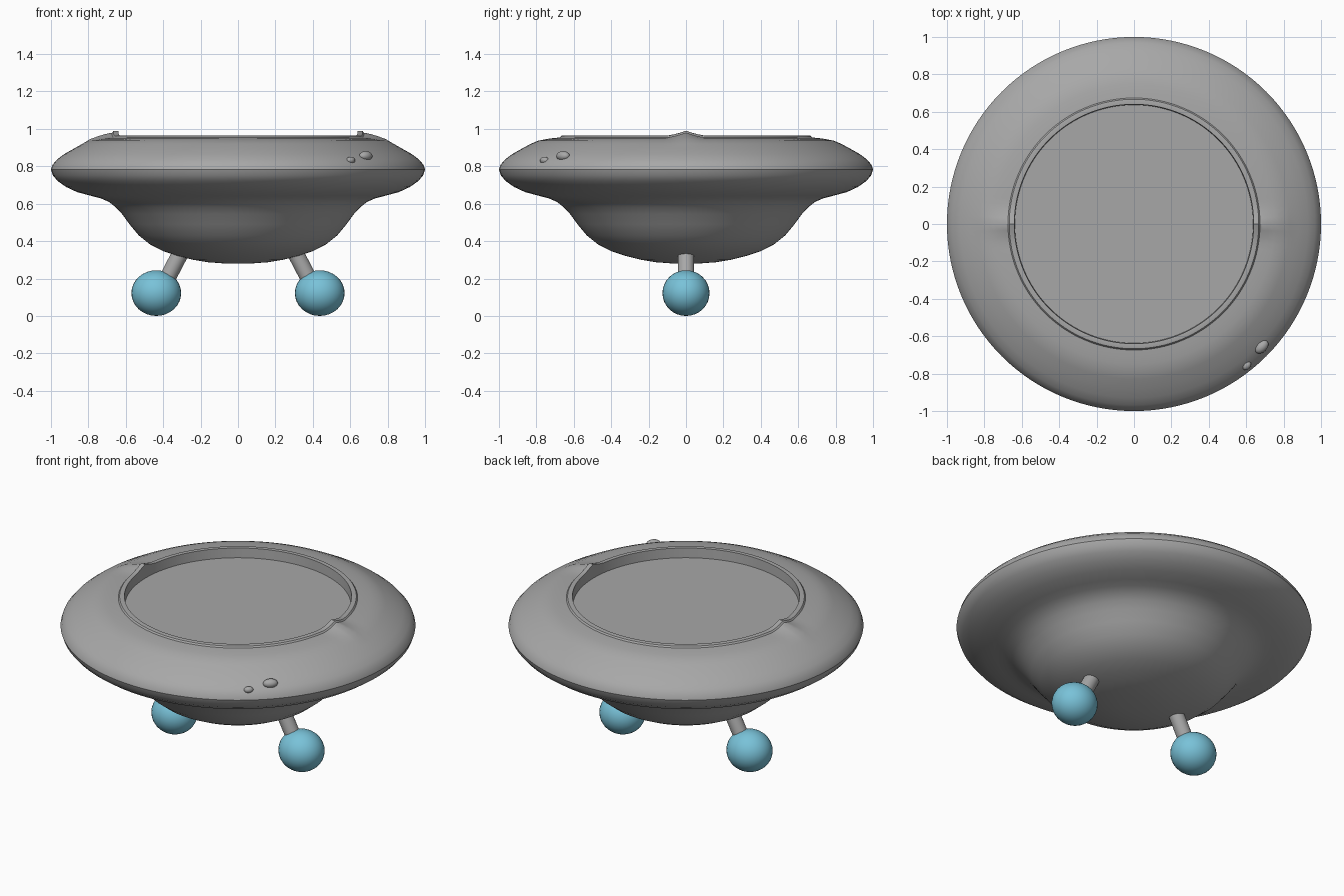
import bpy, bmesh, math
from mathutils import Vector, Matrix

if "Cube" in bpy.data.objects:
    bpy.data.objects.remove(bpy.data.objects["Cube"])


def material(name, rgb):
    m = bpy.data.materials.new(name)
    m.diffuse_color = (*rgb, 1)
    m.use_nodes = True
    m.node_tree.nodes["Principled BSDF"].inputs["Base Color"].default_value = m.diffuse_color
    return m


GREY = material("hull grey", (0.39, 0.39, 0.39))
BLUE = material("foot blue", (0.19, 0.54, 0.69))


def finish(name, bm, mat, angle=35):
    bmesh.ops.recalc_face_normals(bm, faces=bm.faces)
    mesh = bpy.data.meshes.new(name)
    bm.to_mesh(mesh)
    bm.free()
    mesh.materials.append(mat)
    ob = bpy.data.objects.new(name, mesh)
    bpy.context.collection.objects.link(ob)
    bpy.ops.object.select_all(action='DESELECT')
    ob.select_set(True)
    bpy.context.view_layer.objects.active = ob
    bpy.ops.object.shade_smooth_by_angle(angle=math.radians(angle))
    return ob


def ellipsoid(name, centre, radii, mat, turn=0):
    bm = bmesh.new()
    bmesh.ops.create_uvsphere(bm, u_segments=32, v_segments=16, radius=1)
    bm.transform(Matrix.Translation(centre) @ Matrix.Rotation(turn, 4, 'Z')
                 @ Matrix.Diagonal((*radii, 1)))
    return finish(name, bm, mat)


def ridge(x, y):
    """Height of the two side ridges that fade outward from the rim."""
    r = math.hypot(x, y)
    fade = max(0, min(1, (0.84 - r) / 0.15))
    side = 0.025 * max(0, 1 - abs(y) / 0.10) ** 1.4 * fade
    return side if r > 0.6395 else 0


# Saucer hull: turned profile from the bottom centre to the sunken deck
PROFILE = [(0.08, 0.281), (0.16, 0.287), (0.24, 0.300), (0.32, 0.320),
           (0.40, 0.346), (0.47, 0.382), (0.53, 0.430), (0.58, 0.490),
           (0.62, 0.545), (0.655, 0.582), (0.69, 0.610), (0.735, 0.629),
           (0.785, 0.642), (0.86, 0.662), (0.92, 0.690), (0.965, 0.722),
           (0.99, 0.752), (1.0, 0.782), (0.992, 0.808), (0.968, 0.836),
           (0.93, 0.865), (0.88, 0.893), (0.83, 0.920), (0.79, 0.937),
           (0.75, 0.945), (0.715, 0.950), (0.685, 0.953), (0.674, 0.954),
           (0.667, 0.963), (0.655, 0.965), (0.640, 0.964), (0.637, 0.905)]
SEG = 128
bm = bmesh.new()
rings = []
for r, z in PROFILE:
    ring = []
    for i in range(SEG):
        a = 2 * math.pi * i / SEG
        x, y = r * math.cos(a), r * math.sin(a)
        lift = ridge(x, y) if z > 0.9 else 0
        ring.append(bm.verts.new((x, y, z + lift)))
    rings.append(ring)
for a, b in zip(rings, rings[1:]):
    for i in range(SEG):
        j = (i + 1) % SEG
        bm.faces.new((a[i], a[j], b[j], b[i]))
pole = bm.verts.new((0, 0, 0.28))
for i in range(SEG):
    bm.faces.new((pole, rings[0][(i + 1) % SEG], rings[0][i]))
bm.faces.new(rings[-1])
finish("saucer_hull", bm, GREY)

# Two small lumps on the front right of the rim
ellipsoid("large_rim_lump", (0.683, -0.657, 0.855), (0.028, 0.042, 0.026), GREY, -math.pi / 4)
ellipsoid("small_rim_lump", (0.603, -0.757, 0.832), (0.020, 0.027, 0.019), GREY, -math.pi / 4)

# Splayed legs with ball feet
for side, s in (("left", -1), ("right", 1)):
    top, low = Vector((s * 0.295, 0, 0.36)), Vector((s * 0.42, 0, 0.12))
    axis = top - low
    bm = bmesh.new()
    bmesh.ops.create_cone(bm, cap_ends=True, segments=32, radius1=0.044,
                          radius2=0.044, depth=axis.length)
    bm.transform(Matrix.Translation((top + low) / 2)
                 @ axis.to_track_quat('Z', 'Y').to_matrix().to_4x4())
    finish(side + "_leg", bm, GREY)
    ellipsoid(side + "_foot", (s * 0.437, 0, 0.122), (0.133, 0.126, 0.122), BLUE)
